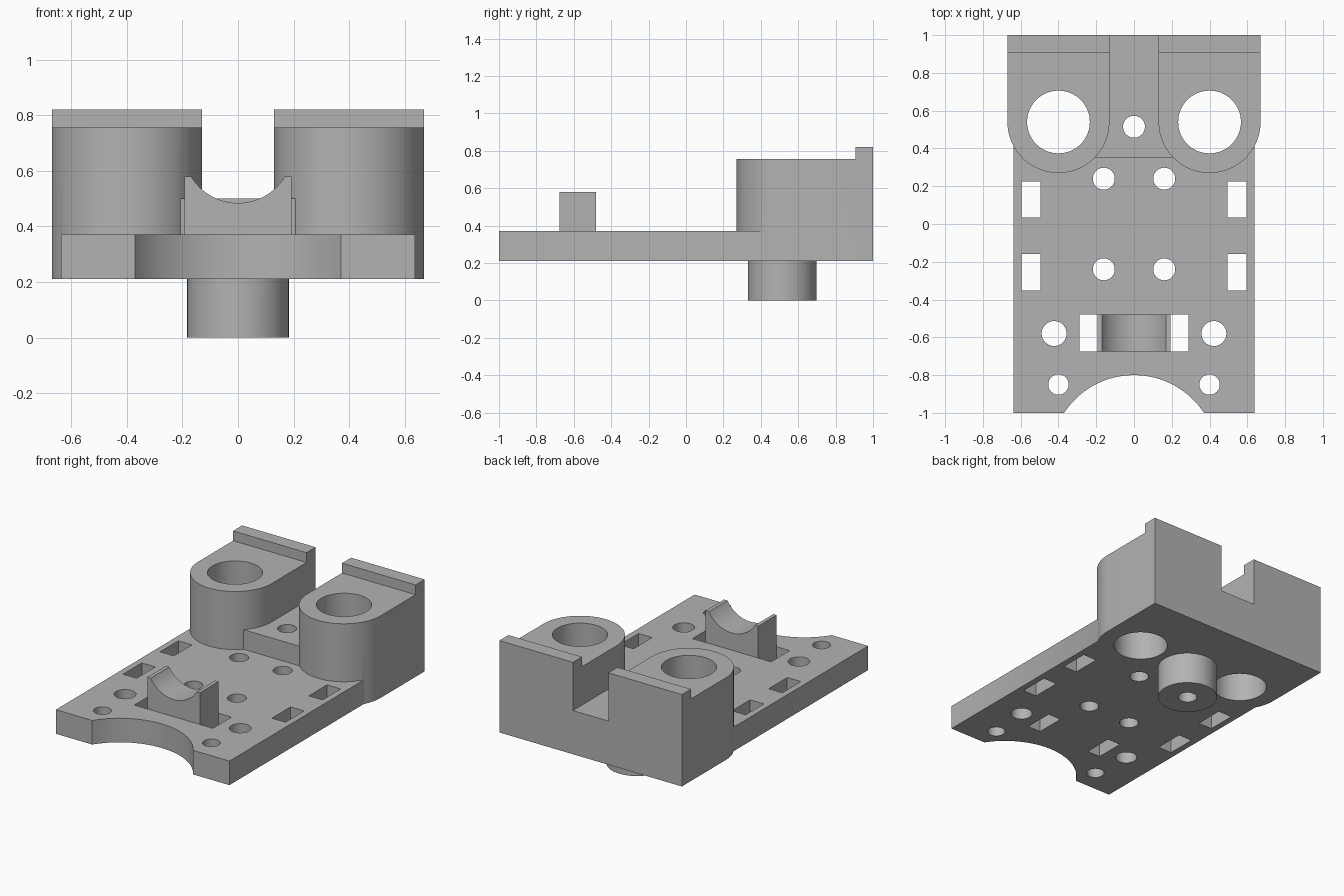
import bpy, bmesh, math

if "Cube" in bpy.data.objects:
    bpy.data.objects.remove(bpy.data.objects["Cube"], do_unlink=True)

# Single flat colour
GREY = (0.45, 0.45, 0.45, 1)
mat = bpy.data.materials.new("plain grey")
mat.use_nodes = True
mat.diffuse_color = GREY
mat.node_tree.nodes["Principled BSDF"].inputs["Base Color"].default_value = GREY

BOTTOM, PLATE_TOP = 0.21, 0.37


def prism(name, pts, lo, hi, axis="z"):
    """Extrude a closed outline along z, or an (x, z) outline along y."""
    bm = bmesh.new()
    place = (lambda a, b, t: (a, b, t)) if axis == "z" else (lambda a, b, t: (a, t, b))
    rings = [[bm.verts.new(place(a, b, t)) for a, b in pts] for t in (lo, hi)]
    n = len(pts)
    bm.faces.new(rings[0][::-1])
    bm.faces.new(rings[1])
    for i in range(n):
        j = (i + 1) % n
        bm.faces.new((rings[0][i], rings[0][j], rings[1][j], rings[1][i]))
    bmesh.ops.recalc_face_normals(bm, faces=bm.faces)
    me = bpy.data.meshes.new(name)
    bm.to_mesh(me)
    bm.free()
    me.materials.append(mat)
    ob = bpy.data.objects.new(name, me)
    bpy.context.collection.objects.link(ob)
    return ob


def rect(x0, x1, y0, y1):
    return [(x0, y0), (x1, y0), (x1, y1), (x0, y1)]


def arc(cx, cy, r, a0=0.0, a1=360.0, n=64):
    full = a1 - a0 >= 360
    steps = n if full else n + 1
    return [(cx + r * math.cos(math.radians(a0 + (a1 - a0) * i / n)),
             cy + r * math.sin(math.radians(a0 + (a1 - a0) * i / n))) for i in range(steps)]


# Base plate with the rounded notch in its front edge
notch_r, notch_y = 0.4425, -1.2425
edge = math.degrees(math.asin((-1 - notch_y) / notch_r))
notch = arc(0, notch_y, notch_r, 180 - edge, edge, 40)
body = prism("bracket_body", [(-0.637, 1), (-0.637, -1)] + notch + [(0.637, -1), (0.637, 1)],
             BOTTOM, PLATE_TOP)

# Raised bridge between the towers
solids = [prism("bridge", rect(-0.3, 0.3, 0.352, 1), BOTTOM, 0.50)]

# Round-fronted towers with a lip along the back
for s in (-1, 1):
    cx = 0.40 * s
    solids.append(prism("tower", arc(cx, 0.54, 0.27, 180, 360, 48) + [(cx + 0.27, 1), (cx - 0.27, 1)],
                        BOTTOM, 0.755))
    solids.append(prism("tower_lip", rect(cx - 0.27, cx + 0.27, 0.905, 1), 0.6, 0.82))

# Scooped cradle
c_r, c_z = 0.196, 0.68
c_a = math.degrees(math.asin((c_z - 0.58) / c_r))
scoop = arc(0, c_z, c_r, 180 + c_a, 360 - c_a, 32)
solids.append(prism("cradle", [(-0.193, 0.58)] + scoop + [(0.193, 0.58), (0.193, 0.3), (-0.193, 0.3)],
                    -0.675, -0.48, "y"))

# Peg underneath
solids.append(prism("peg", arc(0, 0.515, 0.183), 0, 0.3))

# Cutters for the round holes and rectangular slots
cutters = [prism("hole_cutter", arc(0, 0.515, 0.058, n=40), -0.2, 1)]
for s in (-1, 1):
    for x, y, r in ((0.40, 0.54, 0.166), (0.16, 0.24, 0.058), (0.16, -0.24, 0.058),
                    (0.423, -0.58, 0.066), (0.40, -0.85, 0.054)):
        cutters.append(prism("hole_cutter", arc(x * s, y, r, n=64 if r > 0.1 else 40), -0.2, 1))
    for x0, x1, y0, y1 in ((0.496, 0.596, 0.035, 0.225), (0.496, 0.596, -0.353, -0.158),
                           (0.193, 0.288, -0.675, -0.48)):
        xs = sorted((x0 * s, x1 * s))
        cutters.append(prism("slot_cutter", rect(*xs, y0, y1), -0.2, 1))

# Join the solids, then cut the openings
for group, op in ((solids, "UNION"), (cutters, "DIFFERENCE")):
    for ob in group:
        ob.hide_render = True
        m = body.modifiers.new(ob.name, "BOOLEAN")
        m.operation, m.solver, m.object = op, "EXACT", ob

bpy.context.view_layer.update()
result = bpy.data.meshes.new_from_object(body.evaluated_get(bpy.context.evaluated_depsgraph_get()))
body.modifiers.clear()
body.data = result
result.name = "bracket_body"
for ob in solids + cutters:
    bpy.data.objects.remove(ob, do_unlink=True)

# Smooth the round walls, keep the edges sharp
bpy.ops.object.select_all(action="DESELECT")
body.select_set(True)
bpy.context.view_layer.objects.active = body
bpy.ops.object.shade_smooth_by_angle(angle=math.radians(30))
